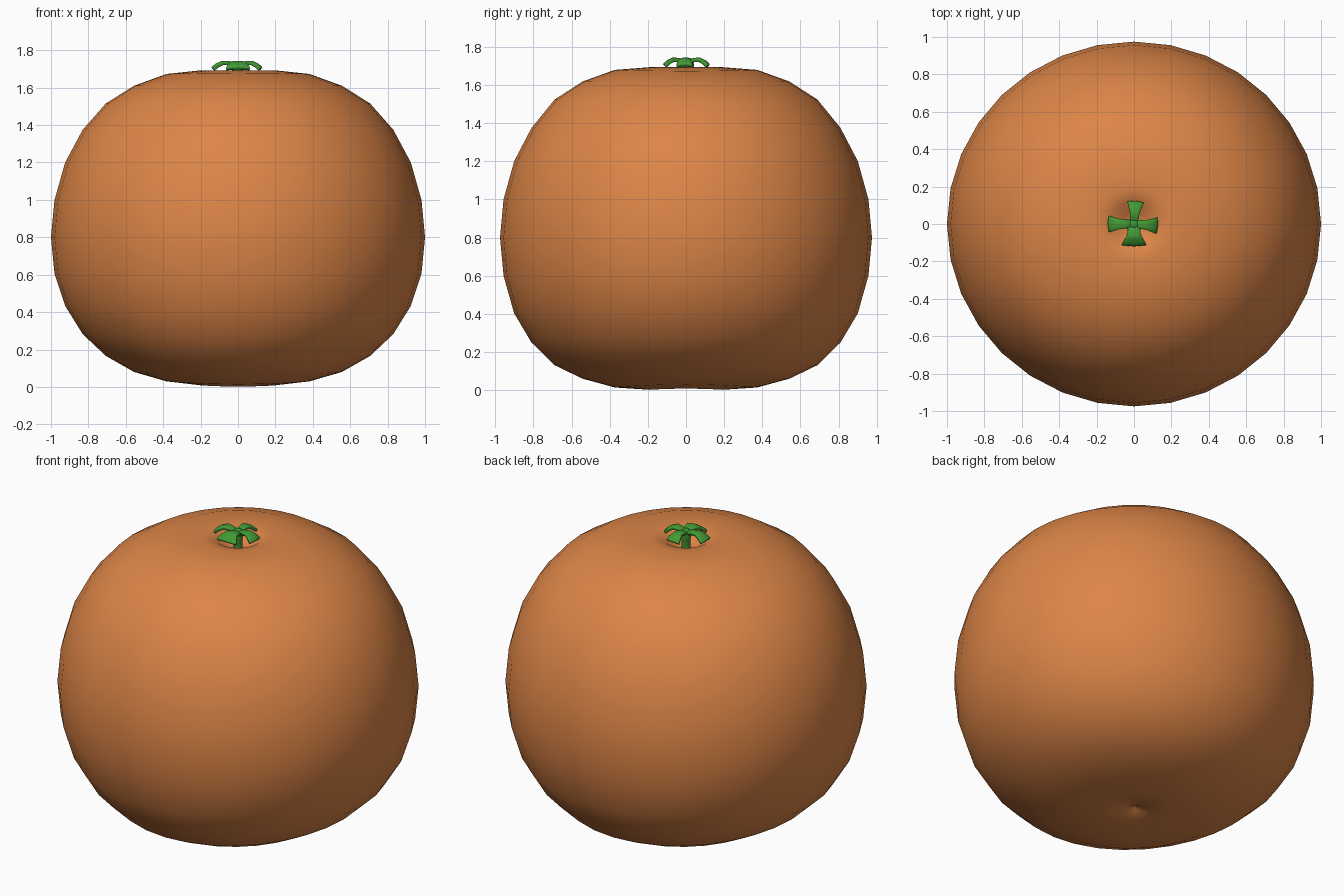
import bpy, bmesh, math
from mathutils import Vector

if "Cube" in bpy.data.objects:
    bpy.data.objects.remove(bpy.data.objects["Cube"])


def material(name, rgb):
    m = bpy.data.materials.new(name)
    m.diffuse_color = (*rgb, 1)
    m.use_nodes = True
    m.node_tree.nodes["Principled BSDF"].inputs["Base Color"].default_value = m.diffuse_color
    return m


def make_object(name, bm, mat, angle):
    bmesh.ops.recalc_face_normals(bm, faces=bm.faces)
    me = bpy.data.meshes.new(name)
    bm.to_mesh(me)
    bm.free()
    ob = bpy.data.objects.new(name, me)
    bpy.context.collection.objects.link(ob)
    me.materials.append(mat)
    bpy.ops.object.select_all(action='DESELECT')
    ob.select_set(True)
    bpy.context.view_layer.objects.active = ob
    bpy.ops.object.shade_smooth_by_angle(angle=math.radians(angle))
    return ob


def lathe(name, profile, mat, segs, ysc=1.0, angle=60):
    # profile: (radius, z, extra sag along y); ends are poles
    bm = bmesh.new()
    rings = []
    for r, z, sag in profile:
        if r == 0:
            rings.append([bm.verts.new((0, 0, z))])
            continue
        ring = []
        for i in range(segs):
            a = 2 * math.pi * i / segs
            ring.append(bm.verts.new((r * math.cos(a), ysc * r * math.sin(a),
                                      z - sag * math.sin(a) ** 2)))
        rings.append(ring)
    for a, b in zip(rings, rings[1:]):
        for i in range(segs):
            j = (i + 1) % segs
            if len(a) == 1:
                bm.faces.new((a[0], b[i], b[j]))
            elif len(b) == 1:
                bm.faces.new((a[i], b[0], a[j]))
            else:
                bm.faces.new((a[i], a[j], b[j], b[i]))
    return make_object(name, bm, mat, angle)


orange = material("orange skin", (0.72, 0.235, 0.063))
green = material("leaf green", (0.055, 0.32, 0.035))

# Squat fruit with a pit on top and a tiny pinch underneath
fruit_profile = [
    (0, 0.04, 0), (0.022, 0.012, 0), (0.195, 0.008, 0.006), (0.383, 0.03, 0.016),
    (0.556, 0.08, 0.02), (0.707, 0.166, 0.035), (0.831, 0.283, 0.033),
    (0.924, 0.433, 0.03), (0.981, 0.605, 0.005), (1.0, 0.8, 0), (0.981, 1.0, 0),
    (0.924, 1.2, 0), (0.831, 1.374, 0), (0.707, 1.515, -0.008),
    (0.556, 1.61, -0.008), (0.383, 1.673, -0.006), (0.195, 1.693, 0),
    (0.125, 1.68, 0), (0.07, 1.635, 0), (0, 1.61, 0)]
lathe("fruit", fruit_profile, orange, 32, 0.975, 80)

# Stem with rounded knob
lathe("stem", [(0, 1.59, 0), (0.028, 1.59, 0), (0.024, 1.68, 0), (0.034, 1.71, 0),
               (0.03, 1.727, 0), (0.018, 1.736, 0), (0, 1.739, 0)], green, 16)


# Four arched, flaring leaves
def leaf(name, angle, length, width):
    bm = bmesh.new()
    path = [(0.1, 1.722, 0.5), (0.35, 1.732, 0.5), (0.6, 1.734, 0.62),
            (0.82, 1.721, 0.85), (1.0, 1.702, 1.0)]
    rows = []
    for t, z, w in path:
        rows.append([bm.verts.new((t * length - 0.006 * abs(s) * t, s * w * width,
                                   z - 0.005 * s * s)) for s in (-1, -0.5, 0, 0.5, 1)])
    for a, b in zip(rows, rows[1:]):
        for i in range(4):
            bm.faces.new((a[i], b[i], b[i + 1], a[i + 1]))
    ob = make_object(name, bm, green, 45)
    ob.rotation_euler.z = math.radians(angle)
    sol = ob.modifiers.new("thickness", 'SOLIDIFY')
    sol.thickness = 0.02
    sol.offset = 0
    bev = ob.modifiers.new("soft edge", 'BEVEL')
    bev.width = 0.005
    bev.segments = 2


leaf("right_leaf", -4, 0.125, 0.043)
leaf("back_leaf", 86, 0.12, 0.043)
leaf("left_leaf", 180, 0.137, 0.043)
leaf("front_leaf", 270, 0.115, 0.065)
